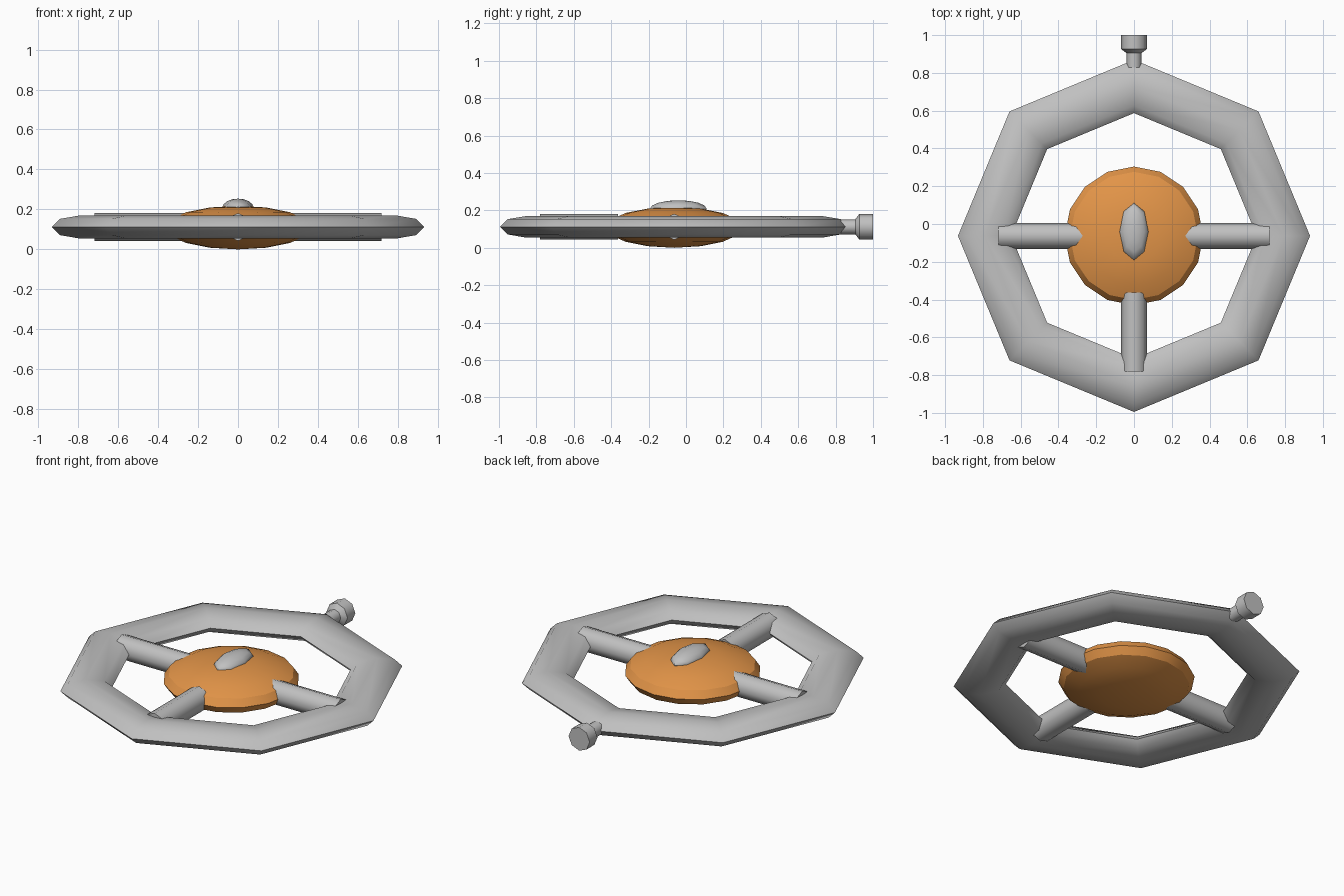
import bpy, bmesh, math
from mathutils import Vector

if "Cube" in bpy.data.objects:
    bpy.data.objects.remove(bpy.data.objects["Cube"])

CY = -0.063   # wheel centre in y
CZ = 0.112    # wheel centre in z


def material(name, rgb):
    m = bpy.data.materials.new(name)
    m.diffuse_color = (*rgb, 1)
    m.use_nodes = True
    m.node_tree.nodes["Principled BSDF"].inputs["Base Color"].default_value = m.diffuse_color
    return m


grey = material("light grey", (0.53, 0.53, 0.53))
orange = material("orange", (0.77, 0.30, 0.065))


def finish(obj, name, mat, angle):
    obj.name = name
    obj.data.materials.append(mat)
    bpy.ops.object.select_all(action='DESELECT')
    obj.select_set(True)
    bpy.context.view_layer.objects.active = obj
    bpy.ops.object.transform_apply(location=False, rotation=True, scale=True)
    bpy.ops.object.shade_smooth_by_angle(angle=math.radians(angle))
    return obj


def ellipsoid(name, mat, loc, radii, segments, rings, angle):
    bpy.ops.mesh.primitive_uv_sphere_add(segments=segments, ring_count=rings, radius=1, location=loc)
    bpy.context.object.scale = radii
    return finish(bpy.context.object, name, mat, angle)


def turned(name, mat, origin, direction, profile, sides=8):
    """Solid turned about a horizontal axis; profile = (distance, radius)."""
    d = Vector(direction)
    up = Vector((0, 0, 1))
    side = d.cross(up)
    bm = bmesh.new()
    loops = []
    for dist, r in profile:
        loops.append([bm.verts.new(Vector(origin) + d * dist
                      + up * (r * math.cos(math.tau * i / sides))
                      + side * (r * math.sin(math.tau * i / sides))) for i in range(sides)])
    for a, b in zip(loops, loops[1:]):
        for i in range(sides):
            j = (i + 1) % sides
            bm.faces.new((a[i], a[j], b[j], b[i]))
    bm.faces.new(loops[0])
    bm.faces.new(loops[-1])
    bmesh.ops.recalc_face_normals(bm, faces=bm.faces[:])
    me = bpy.data.meshes.new(name)
    bm.to_mesh(me)
    bm.free()
    obj = bpy.data.objects.new(name, me)
    bpy.context.collection.objects.link(obj)
    return finish(obj, name, mat, 50)


# Outer eight-sided ring, flattened
bpy.ops.mesh.primitive_torus_add(major_segments=8, minor_segments=8, major_radius=0.791,
                                 minor_radius=0.141, location=(0, CY, CZ))
bpy.context.object.scale = (1, 1, 0.41)
finish(bpy.context.object, "outer_ring", grey, 50)

# Central hub and the small dome on top
ellipsoid("hub", orange, (0, CY, 0.109), (0.367, 0.367, 0.109), 16, 8, 30)
ellipsoid("top_dome", grey, (0, -0.041, 0.208), (0.078, 0.152, 0.046), 8, 8, 50)

# Three spokes
centre = (0, CY, CZ)
for name, d, start in (("left_spoke", (-1, 0, 0), 0.22),
                       ("right_spoke", (1, 0, 0), 0.22),
                       ("front_spoke", (0, -1, 0), 0.30)):
    turned(name, grey, centre, d, [(start, 0.069), (0.718, 0.069)])

# Rear knob: stem flaring to a wider head
turned("rear_knob", grey, (0, 0, CZ), (0, 1, 0),
       [(0.80, 0.040), (0.905, 0.040), (0.927, 0.069), (1.0, 0.069)])
